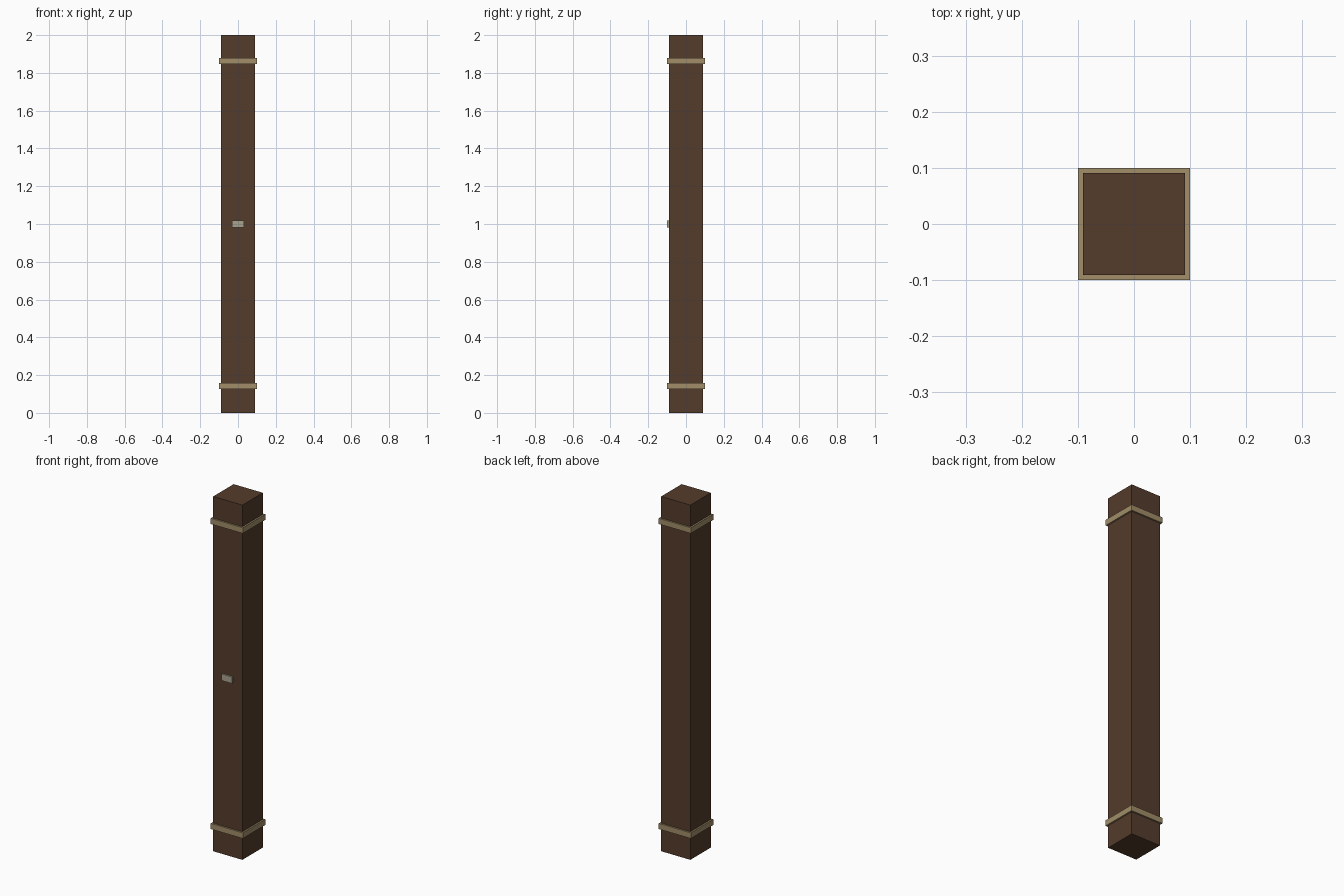
import bpy

if "Cube" in bpy.data.objects:
    bpy.data.objects.remove(bpy.data.objects["Cube"])


def material(name, color):
    m = bpy.data.materials.new(name)
    m.diffuse_color = (*color, 1)
    m.use_nodes = True
    m.node_tree.nodes["Principled BSDF"].inputs["Base Color"].default_value = m.diffuse_color
    return m


def box(name, center, size, mat):
    bpy.ops.mesh.primitive_cube_add(size=1, location=center)
    ob = bpy.context.object
    ob.name = name
    ob.scale = size
    bpy.ops.object.transform_apply(location=False, rotation=False, scale=True)
    ob.data.materials.append(mat)
    return ob


wood = material("dark_wood", (0.09, 0.045, 0.025))
brass = material("aged_brass", (0.36, 0.27, 0.14))
pale = material("pale_metal", (0.40, 0.36, 0.27))

# Square timber post
box("post", (0, 0, 1), (0.182, 0.182, 2), wood)

# Trim bands near both ends
for label, z in (("lower", 0.142), ("upper", 1.862)):
    box(label + "_band", (0, 0, z), (0.2, 0.2, 0.032), brass)

# Small plate on the front face
box("front_plate", (0, -0.095, 1), (0.064, 0.01, 0.037), pale)
